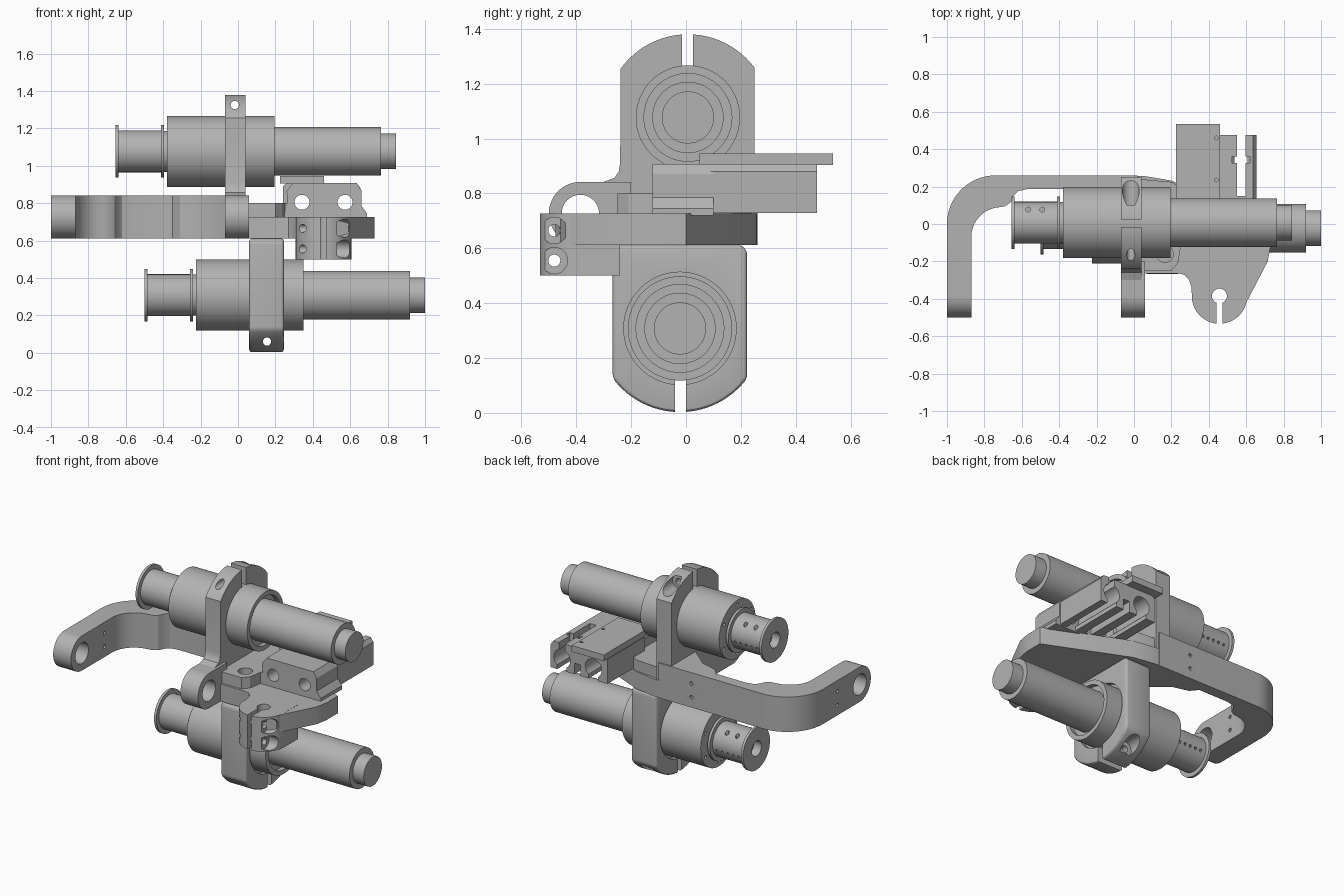
import bpy, bmesh
from math import sin, cos, radians, pi
from mathutils import Matrix, Vector

cube = bpy.data.objects.get("Cube")
if cube:
    bpy.data.objects.remove(cube, do_unlink=True)

GREY = (0.45, 0.45, 0.45, 1)
metal = bpy.data.materials.new("machined grey")
metal.use_nodes = True
metal.diffuse_color = GREY
metal.node_tree.nodes["Principled BSDF"].inputs["Base Color"].default_value = GREY


def add(name, bm):
    bmesh.ops.recalc_face_normals(bm, faces=bm.faces)
    mesh = bpy.data.meshes.new(name)
    bm.to_mesh(mesh)
    bm.free()
    mesh.materials.append(metal)
    ob = bpy.data.objects.new(name, mesh)
    bpy.context.collection.objects.link(ob)
    return ob


def place(axis, a, b, h):
    return {"x": (h, a, b), "y": (a, h, b), "z": (a, b, h)}[axis]


def prism(name, outline, axis, lo, hi):
    """Extrude a flat outline along an axis."""
    bm = bmesh.new()
    face = bm.faces.new([bm.verts.new(place(axis, a, b, lo)) for a, b in outline])
    ext = bmesh.ops.extrude_face_region(bm, geom=[face])
    verts = [g for g in ext["geom"] if isinstance(g, bmesh.types.BMVert)]
    bmesh.ops.translate(bm, verts=verts, vec=Vector(place(axis, 0, 0, hi - lo)))
    return add(name, bm)


def arc(cx, cy, r, start, end, n=16):
    steps = [radians(start + (end - start) * i / n) for i in range(n + 1)]
    return [(cx + r * cos(t), cy + r * sin(t)) for t in steps]


def rect(a0, b0, a1, b1):
    return [(a0, b0), (a1, b0), (a1, b1), (a0, b1)]


def apply(ob, mod):
    with bpy.context.temp_override(object=ob, active_object=ob):
        bpy.ops.object.modifier_apply(modifier=mod.name)


def boolean(ob, cutter, mode="DIFFERENCE"):
    mod = ob.modifiers.new("cut", "BOOLEAN")
    mod.operation, mod.object, mod.solver = mode, cutter, "EXACT"
    apply(ob, mod)
    bpy.data.objects.remove(cutter, do_unlink=True)


def cut(ob, outline, axis, lo, hi):
    boolean(ob, prism("cutter", outline, axis, lo, hi))


def bore(ob, axis, a, b, r, lo=-2, hi=2, n=32):
    cut(ob, arc(a, b, r, 0, 360 - 360 / n, n - 1), axis, lo, hi)


def bevel(ob, width, segments=3):
    mod = ob.modifiers.new("edge", "BEVEL")
    mod.width, mod.segments, mod.limit_method = width, segments, "ANGLE"
    apply(ob, mod)


def lathe(name, profile, x, y, z, steps=64):
    """Spin (x, radius) points about a line parallel to x."""
    bm = bmesh.new()
    vs = [bm.verts.new((px, 0, r)) for px, r in profile]
    edges = [bm.edges.new(p) for p in zip(vs, vs[1:])]
    bmesh.ops.spin(bm, geom=vs + edges, cent=(0, 0, 0), axis=(1, 0, 0),
                   angle=2 * pi, steps=steps, use_merge=True)
    bmesh.ops.remove_doubles(bm, verts=bm.verts, dist=1e-5)
    bmesh.ops.translate(bm, verts=bm.verts, vec=(x, y, z))
    return add(name, bm)


# Two spindles: sleeve, barrel and tip, with a flanged spool at the other end
def spindle(label, x, y, z):
    body = lathe(label + "_spindle", [
        (-.38, 0), (-.38, .19), (.195, .19), (.195, .16), (.165, .16), (.165, .13),
        (.765, .13), (.765, .095), (.845, .095), (.845, 0)], x, y, z)
    for a, b in arc(y, z, .16, 30, 330, 5):
        bore(body, "x", a, b, .012, x - .5, x - .36, 12)
    spool = lathe(label + "_spool", [
        (-.37, 0), (-.37, .11), (-.395, .11), (-.395, .14), (-.412, .14), (-.412, .112),
        (-.638, .112), (-.638, .14), (-.655, .14), (-.655, .05), (-.6, .05), (-.6, 0)],
        x, y, z)
    for px in (-.565, -.49):
        bore(spool, "z", x + px, y + .07, .013, z + .04, z + .2, 12)
    for i in range(5):
        bore(spool, "y", x - .6 + i * .04, z - .03, .009, y + .08, y + .2, 10)


UP_Y, UP_Z = .007, 1.077
LOW_Y, LOW_Z = -.022, .308
spindle("upper", 0, UP_Y, UP_Z)
spindle("lower", .155, LOW_Y, LOW_Z)

# Upper split clamp
clamp = prism("upper_clamp", [(.25, .612)] + arc(UP_Y, UP_Z, .303, 36.5, 144, 24)
              + [(-.24, .91), (-.245, .88), (-.26, .857), (-.3, .842), (-.3, .612)],
              "x", -.07, .04)
bore(clamp, "x", UP_Y, UP_Z, .188, n=64)
cut(clamp, rect(-.015, 1.2, .025, 1.5), "x", -1, 1)
bore(clamp, "y", -.017, 1.325, .022)
bore(clamp, "y", -.017, 1.325, .045, .1)

# Pivot lug in front of the clamp
PIVOT = (-.385, .727)
lug = prism("pivot_lug", [(-.2, .612), (-.2, .842)] + arc(*PIVOT, .115, 90, 270, 24),
            "x", -.07, .058)
bore(lug, "x", *PIVOT, .068)

# Hooked arm, with its free end rounded around the pivot
arm = prism("hooked_arm", [(-1, -.6)] + arc(-.74, 0, .26, 180, 90)
            + [(.02, .258), (.02, 0), (-.07, 0), (-.2, .11), (-.31, .14), (-.35, .187),
               (-.57, .187), (-.62, .175), (-.645, .15), (-.66, .115), (-.69, .095)]
            + arc(-.71, -.07, .16, 95, 180, 10) + [(-.87, -.6)], "z", .612, .842)
boolean(arm, prism("cutter", [(.4, .6), (.4, .85), (PIVOT[0], .842)]
                   + arc(*PIVOT, .115, 90, 270, 24), "x", -1.1, .1), "INTERSECT")
bore(arm, "x", *PIVOT, .068, -1.2, -.8)
for z in (.68, .77):
    bore(arm, "y", -.22, z, .012, .2, .4, 12)
    bore(arm, "x", -.15, z, .012, -1.1, -.8, 12)

# Base plate between the arm, the rail block and the lower clamp
plate = prism("base_plate", [
    (-.02, .257), (.05, .257), (.2, .232), (.73, 0), (.73, -.12), (.715, -.2), (.59, -.44),
    (.457, -.48), (.32, -.38), (.295, -.3), (.27, -.272), (.24, -.265), (-.02, -.265)],
    "z", .612, .726)
bore(plate, "z", .457, -.385, .04)
cut(plate, rect(.442, -.7, .472, -.385), "z", 0, 1)
pad = prism("raised_pad", [(.03, .24), (.03, -.25), (.2, -.25), (.235, -.21), (.25, -.12),
                           (.3, -.1), (.3, .17), (.2, .225)], "z", .72, .8)
bore(pad, "z", .165, -.16, .045, .74, .9)

# Split rod holder at the front
LUG_X = .457
holder = prism("rod_holder", [(LUG_X + .15, -.24)] + arc(LUG_X, -.385, .148, 0, -180, 32)
               + [(LUG_X - .15, -.24)], "z", .5, .727)
bore(holder, "z", LUG_X, -.385, .04)
cut(holder, rect(.442, -.7, .472, -.385), "z", 0, 1)
for z in (.555, .665):
    bore(holder, "x", -.48, z, .022)
    bore(holder, "x", -.48, z, .048, .53, 1)

# Rail block with two channels open at the back and below
block = prism("rail_block", [
    (.24, .72), (.265, .79), (.26, .865), (.295, .907), (.635, .907), (.66, .87),
    (.66, .785), (.69, .745), (.69, .72)], "y", -.122, .1)
rails = prism("channel_rails", [
    (.24, .728), (.24, .89), (.26, .907), (.635, .907), (.655, .88), (.655, .728)],
    "y", .09, .477)
for x in (.342, .572):
    bore(block, "y", x, .805, .04)
    bore(rails, "y", x, .805, .06)
    cut(rails, rect(x - .035, .7, x + .035, .8), "y", 0, 1)
cut(rails, rect(.435, .7, .48, .8), "y", .12, 1)
cut(rails, rect(.55, .15, .595, .6), "z", .8, 1)
cut(rails, rect(.525, .325, .62, .36), "z", .8, 1)

# Cover plate over one channel
cover = prism("cover_plate", rect(.225, .05, .46, .535), "z", .904, .945)
for y in (.235, .46):
    bore(cover, "z", .44, y, .01, .92, 1, 12)

# Lower split clamp
low = prism("lower_clamp", [(-.267, .59), (-.247, .611), (.203, .611), (.223, .59)]
            + arc(LOW_Y, LOW_Z, .305, -36.5, -143.5, 24), "x", .06, .245)
bevel(low, .014)
bore(low, "x", LOW_Y, LOW_Z, .188, n=64)
bore(low, "x", LOW_Y, LOW_Z, .205, .215, 1, 64)
bore(low, "x", LOW_Y, LOW_Z, .205, -1, .09, 64)
cut(low, rect(-.04, -.1, 0, .2), "x", -1, 1)
bore(low, "y", .155, .06, .022)
bore(low, "y", .155, .06, .05, .1)

# Smooth round surfaces while keeping machined edges sharp
for ob in bpy.context.collection.objects:
    ob.select_set(ob.type == "MESH" and metal.name in ob.data.materials)
bpy.context.view_layer.objects.active = low
bpy.ops.object.shade_smooth_by_angle(angle=radians(30))
